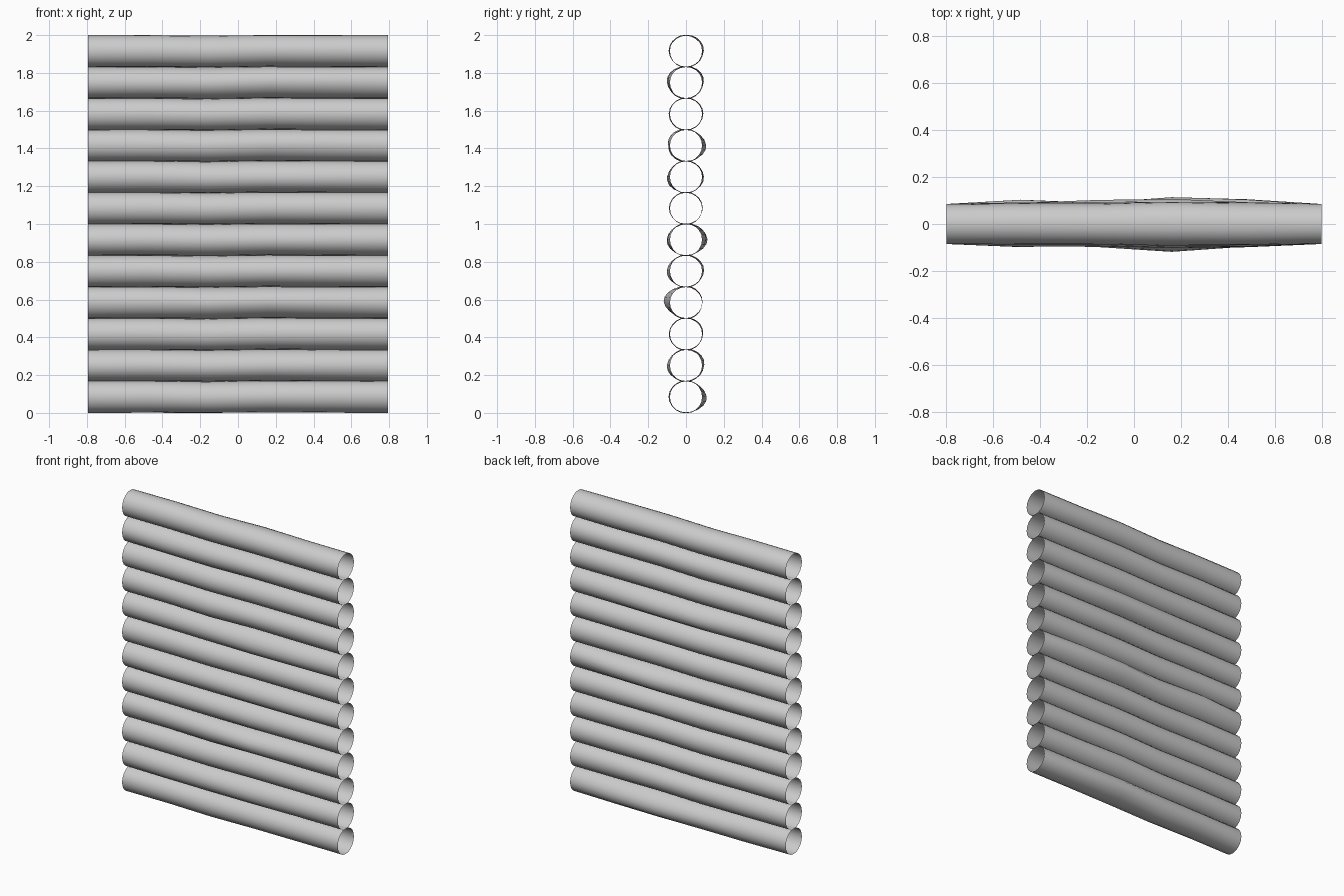
import bpy, bmesh, math, random

if "Cube" in bpy.data.objects:
    bpy.data.objects.remove(bpy.data.objects["Cube"])

random.seed(4)
SIDES = 20
R = 0.085
RING_X = [-0.795, -0.48, -0.16, 0.16, 0.48, 0.795]
RING_Z = [0, 0.001, -0.003, 0.003, 0.001, 0]   # gentle shared wave
# extra bulge (front, back) of each log, bottom to top
BULGE = [(.008, .026), (.018, .014), (.007, .007), (.034, .003), (.018, .011), (.018, .029),
         (.006, .004), (.019, .011), (.013, .023), (.007, .007), (.018, .011), (.007, .010)]


def make_log(index, front, back):
    cz = R + index * (2 - 2 * R) / 11
    bm = bmesh.new()
    rings = []
    for k, x in enumerate(RING_X):
        end = k in (0, 5)
        # strongest bulge near the middle-right ring
        w = 0 if end else (1 if k == 3 else random.uniform(0.2, 0.8))
        ang_f, ang_b = random.uniform(-.5, .5), random.uniform(-.5, .5)
        ring = []
        for i in range(SIDES):
            a = 2 * math.pi * i / SIDES
            y, z = R * math.cos(a), R * math.sin(a)
            push = back * max(0, math.cos(a - ang_b)) ** 2 if y > 0 else -front * max(0, -math.cos(a - ang_f)) ** 2
            z += RING_Z[k]
            z = max(-R, min(R, z))
            ring.append(bm.verts.new((x, y + w * push, cz + z)))
        rings.append(ring)
    # open-ended tube skin
    for r0, r1 in zip(rings, rings[1:]):
        for i in range(SIDES):
            j = (i + 1) % SIDES
            bm.faces.new((r0[i], r0[j], r1[j], r1[i]))
    bmesh.ops.recalc_face_normals(bm, faces=bm.faces)
    for f in bm.faces:
        f.smooth = True
    me = bpy.data.meshes.new("log")
    bm.to_mesh(me)
    bm.free()
    ob = bpy.data.objects.new(f"log_{index + 1}", me)
    bpy.context.collection.objects.link(ob)


# stacked wall of logs
for n, (f, b) in enumerate(BULGE):
    make_log(n, f, b)
